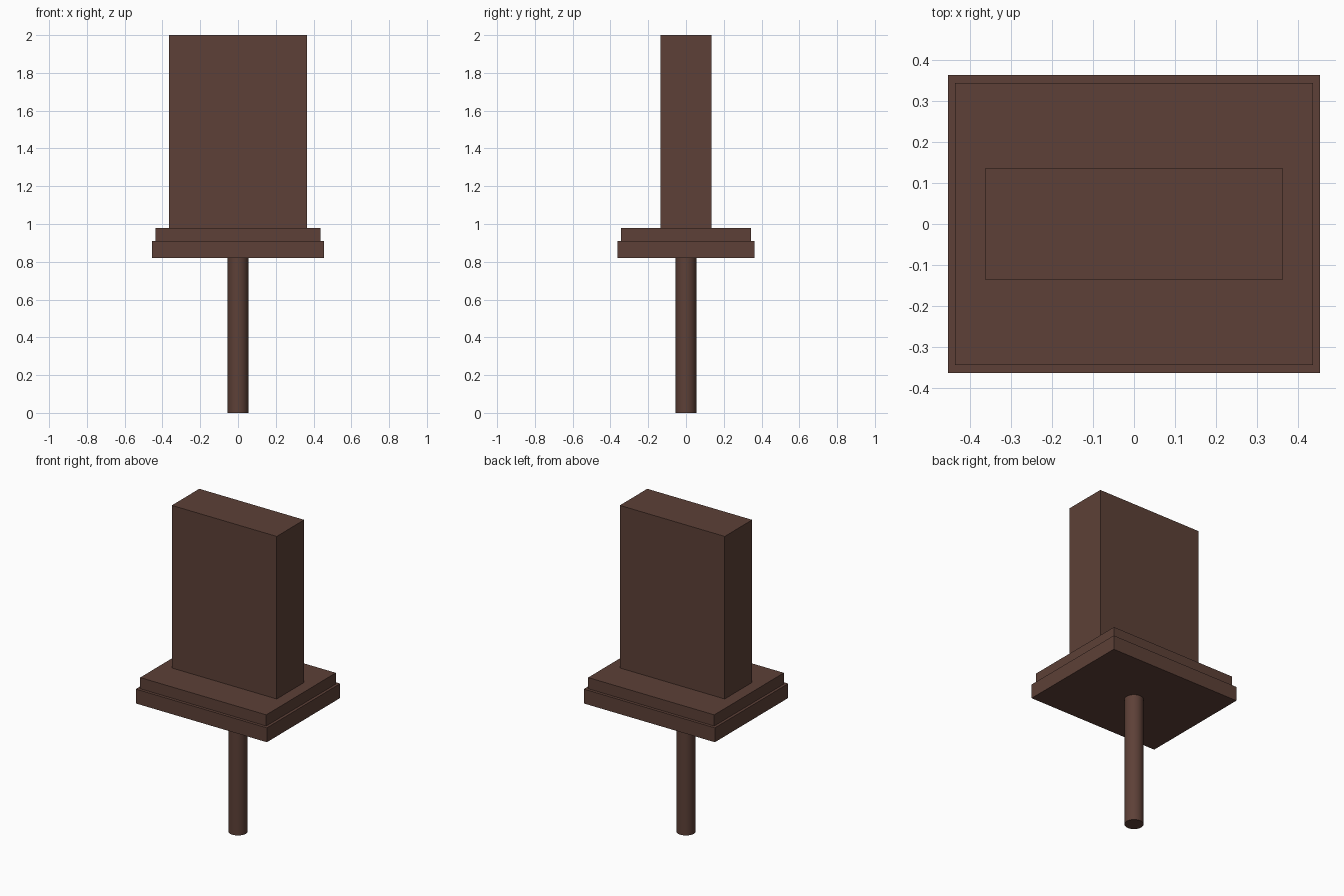
import bpy
import math

if "Cube" in bpy.data.objects:
    bpy.data.objects.remove(bpy.data.objects["Cube"])

# single dark brown colour
brown = bpy.data.materials.new("dark_brown")
brown.diffuse_color = (0.1095, 0.0513, 0.0382, 1.0)
brown.use_nodes = True
brown.node_tree.nodes["Principled BSDF"].inputs["Base Color"].default_value = brown.diffuse_color


def box(name, width, depth, z0, z1):
    bpy.ops.mesh.primitive_cube_add(size=1, location=(0, 0, (z0 + z1) / 2))
    ob = bpy.context.object
    ob.name = name
    ob.scale = (width, depth, z1 - z0)
    bpy.ops.object.transform_apply(location=False, rotation=False, scale=True)
    ob.data.materials.append(brown)
    return ob


# round post
POST_TOP = 0.82
bpy.ops.mesh.primitive_cylinder_add(vertices=32, radius=0.0545, depth=POST_TOP,
                                    location=(0, 0, POST_TOP / 2))
post = bpy.context.object
post.name = "post"
post.data.materials.append(brown)
bpy.ops.object.shade_smooth_by_angle(angle=math.radians(30))

# stepped platform
box("lower_plate", 0.91, 0.727, POST_TOP, 0.91)
box("upper_plate", 0.875, 0.69, 0.91, 0.98)

# upright slab
box("upright_block", 0.728, 0.272, 0.98, 2.0)
